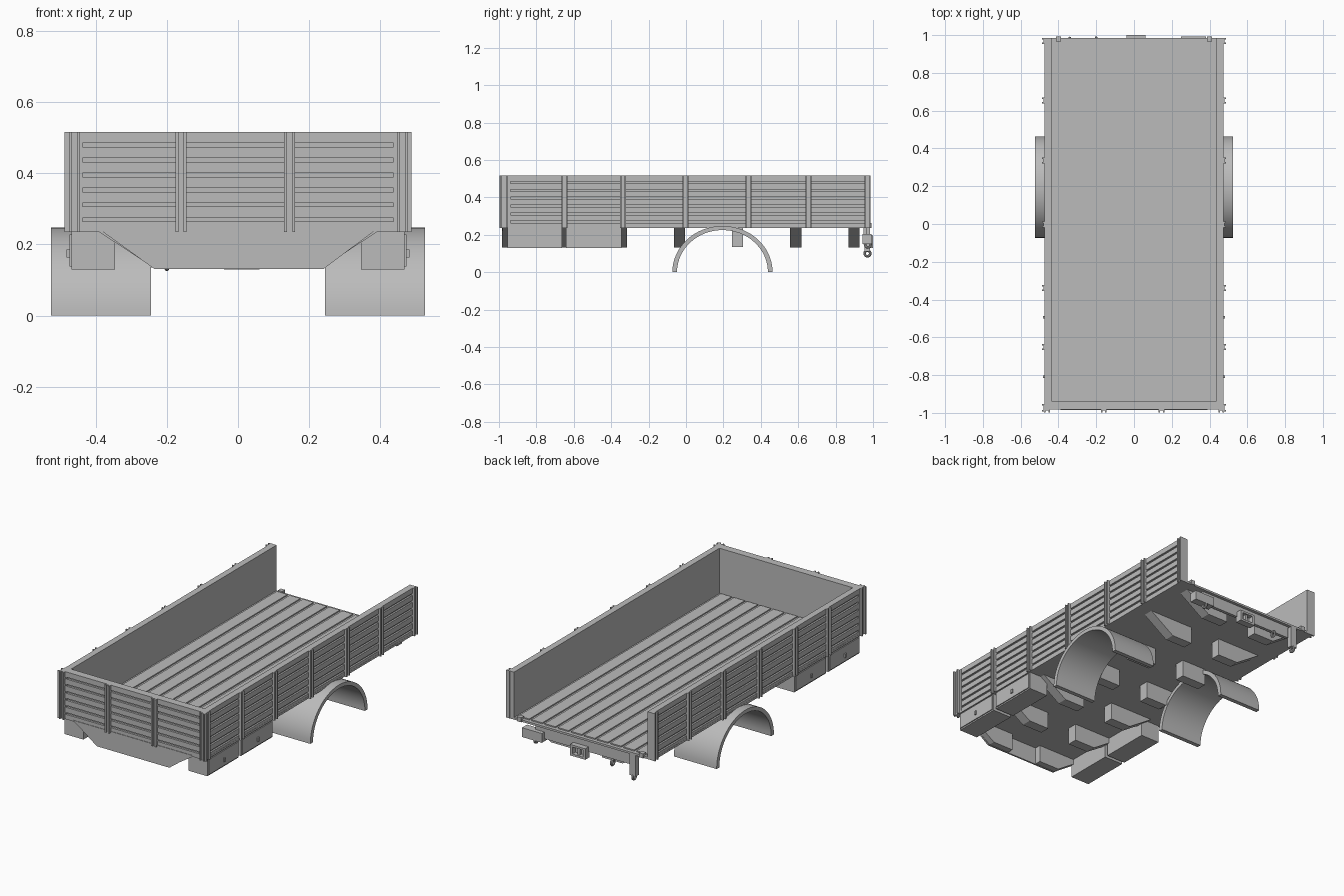
import bpy
import bmesh
import math

if "Cube" in bpy.data.objects:
    bpy.data.objects.remove(bpy.data.objects["Cube"], do_unlink=True)

grey = bpy.data.materials.new("plain_grey")
grey.use_nodes = True
GREY = (0.5, 0.5, 0.5, 1)
grey.diffuse_color = GREY
grey.node_tree.nodes["Principled BSDF"].inputs["Base Color"].default_value = GREY


def finish(name, bm):
    bmesh.ops.recalc_face_normals(bm, faces=bm.faces)
    mesh = bpy.data.meshes.new(name)
    bm.to_mesh(mesh)
    bm.free()
    mesh.materials.append(grey)
    ob = bpy.data.objects.new(name, mesh)
    bpy.context.collection.objects.link(ob)
    return ob


def add_box(bm, x0, x1, y0, y1, z0, z1):
    verts = bmesh.ops.create_cube(bm, size=1)["verts"]
    for v in verts:
        v.co.x = x1 if v.co.x > 0 else x0
        v.co.y = y1 if v.co.y > 0 else y0
        v.co.z = z1 if v.co.z > 0 else z0


def boxes(name, items):
    bm = bmesh.new()
    for item in items:
        add_box(bm, *item)
    return finish(name, bm)


def add_prism(bm, outline, y0, y1):
    """Extrude an x-z outline along y."""
    face = bm.faces.new([bm.verts.new((x, y0, z)) for x, z in outline])
    new = bmesh.ops.extrude_face_region(bm, geom=[face])["geom"]
    for v in new:
        if isinstance(v, bmesh.types.BMVert):
            v.co.y = y1


def ring(name, x, y, z, radius, thick):
    bpy.ops.mesh.primitive_torus_add(location=(x, y, z), rotation=(0, math.pi / 2, 0),
                                     major_radius=radius, minor_radius=thick,
                                     major_segments=20, minor_segments=8)
    ob = bpy.context.object
    ob.name = name
    ob.data.materials.append(grey)
    bpy.ops.object.shade_smooth_by_angle()


BOTTOM, TOP, PITCH, GAP = 0.235, 0.516, 0.042, 0.011
POSTS = [-0.65, -0.338, -0.003, 0.335, 0.655]

# Floor with lengthwise planks
boxes("floor", [(-0.475, 0.475, -0.98, 0.985, BOTTOM, 0.247)])
step = 0.86 / 10
boxes("floor_planks", [(-0.43 + i * step + 0.008, -0.43 + (i + 1) * step - 0.008,
                        -0.93, 0.965, 0.245, 0.254) for i in range(10)])


def board_rows():
    """Heights of the seven boards of a wall."""
    for i in range(7):
        hi = TOP - i * PITCH
        lo = BOTTOM if i == 6 else hi - PITCH + GAP
        yield lo, hi


# Side walls: core, outer boards, and channel posts open to the outside
for side, s in (("left", 1), ("right", -1)):
    def mirrored(a, b):
        return (a, b) if s > 0 else (-b, -a)

    core = [(*mirrored(0.437, 0.464), -0.98, 0.985, BOTTOM, TOP)]
    core += [(*mirrored(0.46, 0.474), -0.98, 0.985, lo, hi) for lo, hi in board_rows()]
    core.append((*mirrored(0.437, 0.474), 0.955, 0.985, BOTTOM, TOP))
    boxes(side + "_wall", core)
    channels = []
    for y, half in [(-0.972, 0.02)] + [(p, 0.016) for p in POSTS] + [(0.97, 0.016)]:
        channels.append((*mirrored(0.465, 0.478), y - half, y + half, BOTTOM, TOP))
        for e in (-1, 1):
            mid = y + e * (half - 0.004)
            channels.append((*mirrored(0.47, 0.488), mid - 0.004, mid + 0.004, BOTTOM, TOP))
    boxes(side + "_posts", channels)

    # Toolboxes with lids and latches
    bm = bmesh.new()
    for y0, y1 in ((-0.955, -0.662), (-0.642, -0.345)):
        add_box(bm, *mirrored(0.345, 0.468), y0, y1, 0.13, BOTTOM)
        add_box(bm, *mirrored(0.46, 0.474), y0 + 0.008, y1 - 0.008, 0.138, 0.228)
        mid = (y0 + y1) / 2
        add_box(bm, *mirrored(0.47, 0.482), mid - 0.006, mid + 0.006, 0.163, 0.186)
    finish(side + "_toolboxes", bm)

    # Half-round mudguard
    bm = bmesh.new()
    n = 32
    x0, x1 = mirrored(0.245, 0.525)
    outline = []
    for radius, height, order in ((0.268, 0.247, range(n + 1)), (0.243, 0.225, range(n, -1, -1))):
        outline += [(0.195 + radius * math.cos(math.pi * i / n),
                     height * math.sin(math.pi * i / n)) for i in order]
    size = len(outline)
    near = [bm.verts.new((x0, y, z)) for y, z in outline]
    far = [bm.verts.new((x1, y, z)) for y, z in outline]
    for i in range(size):
        j = (i + 1) % size
        bm.faces.new((near[i], near[j], far[j], far[i]))
    for loop in (near, far):
        for i in range(n):
            bm.faces.new((loop[i], loop[i + 1], loop[size - 2 - i], loop[size - 1 - i]))
    guard = finish(side + "_mudguard", bm)
    bpy.ops.object.select_all(action="DESELECT")
    guard.select_set(True)
    bpy.context.view_layer.objects.active = guard
    bpy.ops.object.shade_smooth_by_angle(angle=math.radians(30))

    # Tapered cross members, open in the middle for the chassis
    bm = bmesh.new()
    for i in range(7):
        y = -0.968 + i * 0.311
        if i == 4:
            add_box(bm, *mirrored(0.1, 0.26), y - 0.03, y + 0.03, 0.135, BOTTOM)
        else:
            add_prism(bm, [(s * x, z) for x, z in
                           ((0.1, BOTTOM), (0.39, BOTTOM), (0.235, 0.133), (0.1, 0.133))],
                      max(y - 0.03, -0.98), y + 0.03)
    finish(side + "_cross_members", bm)

# Front wall with boards and channel posts
front = [(-0.475, 0.475, -0.97, -0.937, BOTTOM, TOP)]
front += [(-0.475, 0.475, -0.982, -0.965, lo, hi) for lo, hi in board_rows()]
boxes("front_wall", front)
channels = []
for x in (-0.46, -0.16, 0.145, 0.462):
    channels.append((x - 0.015, x + 0.015, -0.988, -0.97, BOTTOM, TOP))
    for e in (-1, 1):
        mid = x + e * 0.0115
        channels.append((mid - 0.004, mid + 0.004, -0.998, -0.98, BOTTOM, TOP))
boxes("front_posts", channels)

# Front skirt plate
bm = bmesh.new()
add_prism(bm, [(-0.39, 0.243), (0.39, 0.243), (0.24, 0.131), (-0.235, 0.131)], -0.985, -0.975)
finish("front_skirt", bm)

# Rear beam, hinges, lamp and coupling
boxes("rear_beam", [(-0.31, 0.31, 0.95, 0.968, 0.165, BOTTOM)])
boxes("rear_hinges", [(x - 0.014, x + 0.014, 0.965, 0.992, 0.235, 0.262) for x in (-0.4, 0.4)])
boxes("rear_lamp", [(0.25, 0.38, 0.945, 0.992, 0.15, 0.205)])
boxes("coupling", [(-0.04, 0.06, 0.96, 0.972, 0.13, 0.195),
                   (-0.04, -0.025, 0.96, 1.0, 0.13, 0.195),
                   (0.045, 0.06, 0.96, 1.0, 0.13, 0.195),
                   (-0.04, 0.06, 0.96, 1.0, 0.13, 0.142),
                   (-0.04, 0.06, 0.96, 1.0, 0.183, 0.195),
                   (0.003, 0.017, 0.96, 0.99, 0.13, 0.195)])
boxes("hook_post", [(-0.36, -0.32, 0.955, 0.985, 0.11, BOTTOM)])
ring("hook_ring", -0.34, 0.97, 0.1, 0.015, 0.007)
for label, x in (("left", 0.3), ("right", -0.2)):
    ring(label + "_tow_ring", x, 0.972, 0.147, 0.015, 0.007)
